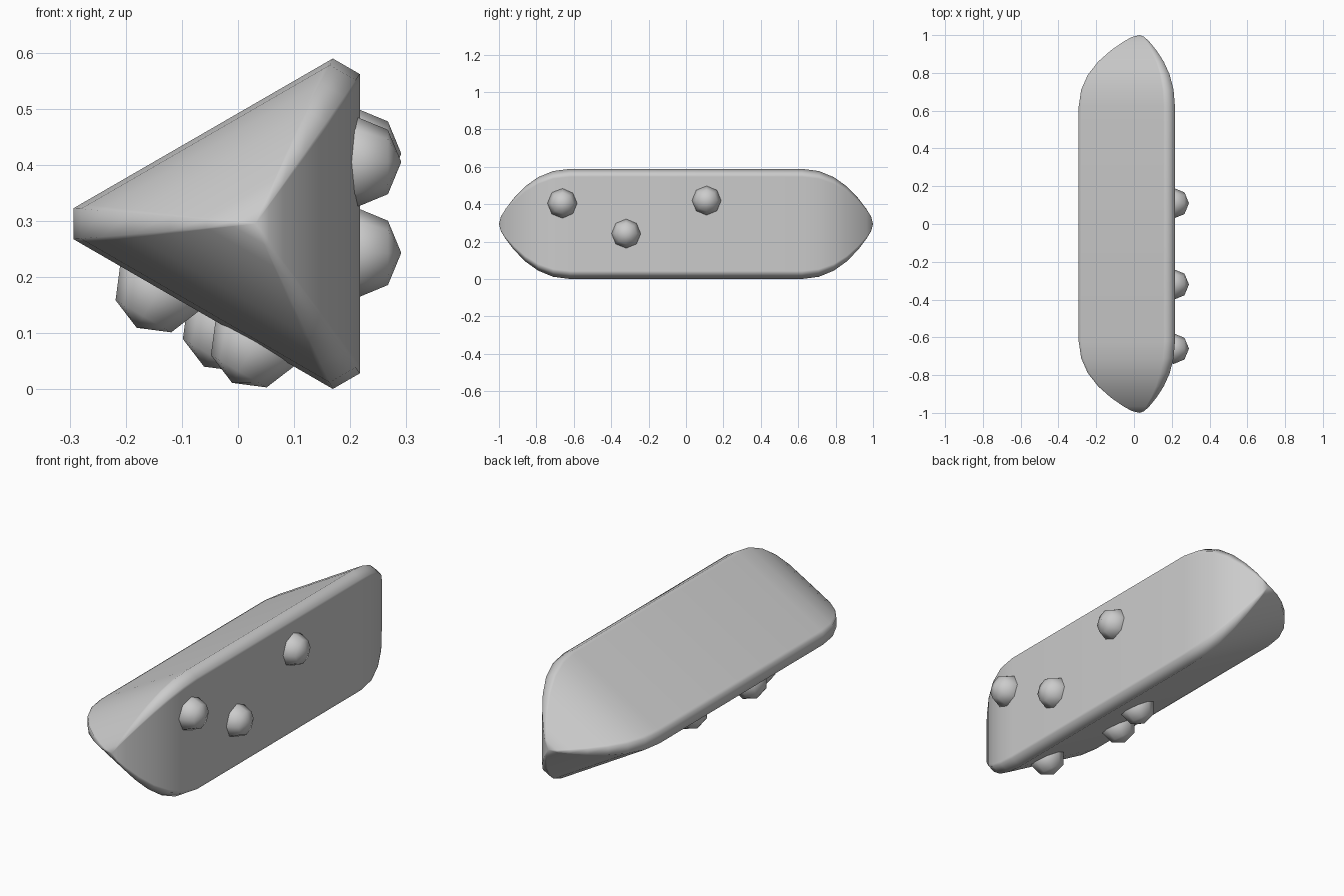
import bpy
import bmesh
from math import radians, sin, cos, sqrt
from mathutils import Vector, Matrix

cube = bpy.data.objects.get("Cube")
if cube:
    bpy.data.objects.remove(cube)

grey = bpy.data.materials.new("plain grey")
grey.use_nodes = True
grey.diffuse_color = (0.6, 0.6, 0.6, 1)
grey.node_tree.nodes["Principled BSDF"].inputs["Base Color"].default_value = (0.6, 0.6, 0.6, 1)

CX, CZ = 0.031, 0.295        # axis of the prism
FACE, EDGE = 0.186, 0.324    # distances from the axis to faces and to cut edges
CUT = (2 * FACE - EDGE) / sqrt(3)
LOOP = 0.015                 # support loop beside each cut edge


def finish(bm, name):
    bmesh.ops.recalc_face_normals(bm, faces=bm.faces)
    mesh = bpy.data.meshes.new(name)
    bm.to_mesh(mesh)
    bm.free()
    for poly in mesh.polygons:
        poly.use_smooth = True
    mesh.materials.append(grey)
    obj = bpy.data.objects.new(name, mesh)
    bpy.context.collection.objects.link(obj)
    return obj


# Cross-section: triangle with cut corners and a support loop on each side
section = []
for angle in (60, 180, 300):
    a = radians(angle)
    out, side = Vector((cos(a), sin(a))), Vector((-sin(a), cos(a)))
    for s in (-1, 1):
        corner = out * EDGE + side * s * CUT
        along = (side * s * 0.5 - out * sqrt(3) / 2) * LOOP
        pair = [corner + along, corner]
        section += pair if s < 0 else pair[::-1]

# Body: the section swept along y, shrinking to rounded ends
end = [(0.62, 1), (0.71, 0.96), (0.79, 0.85), (0.86, 0.68),
       (0.92, 0.47), (0.965, 0.27), (0.99, 0.13)]
stations = [(-y, s) for y, s in reversed(end)] + end
bm = bmesh.new()
rings = [[bm.verts.new((CX + p.x * s, y, CZ + p.y * s)) for p in section]
         for y, s in stations]
n = len(section)
for r0, r1 in zip(rings, rings[1:]):
    for i in range(n):
        j = (i + 1) % n
        bm.faces.new((r0[i], r0[j], r1[j], r1[i]))
for ring, y in ((rings[0], -1), (rings[-1], 1)):
    tip = bm.verts.new((CX, y, CZ))
    for i in range(n):
        bm.faces.new((ring[i], ring[(i + 1) % n], tip))
finish(bm, "prism_body")


# Half-sunk studs, pole along the face normal
def stud(name, centre, normal):
    bm = bmesh.new()
    turn = Vector(normal).to_track_quat('Z', 'Y').to_matrix().to_4x4()
    bmesh.ops.create_uvsphere(bm, u_segments=8, v_segments=4, radius=0.081,
                              matrix=Matrix.Translation(centre) @ turn)
    finish(bm, name)


for i, (y, z) in enumerate([(-0.66, 0.405), (-0.32, 0.243), (0.11, 0.42)]):
    stud(f"side_stud_{i + 1}", (0.21, y, z), (1, 0, 0))

for i, (x, y) in enumerate([(0.03, -0.59), (-0.14, -0.28), (-0.02, 0.0)]):
    z = 0.268 - (x + 0.293) / sqrt(3)
    stud(f"under_stud_{i + 1}", (x, y, z), (-0.5, 0, -sqrt(3) / 2))
